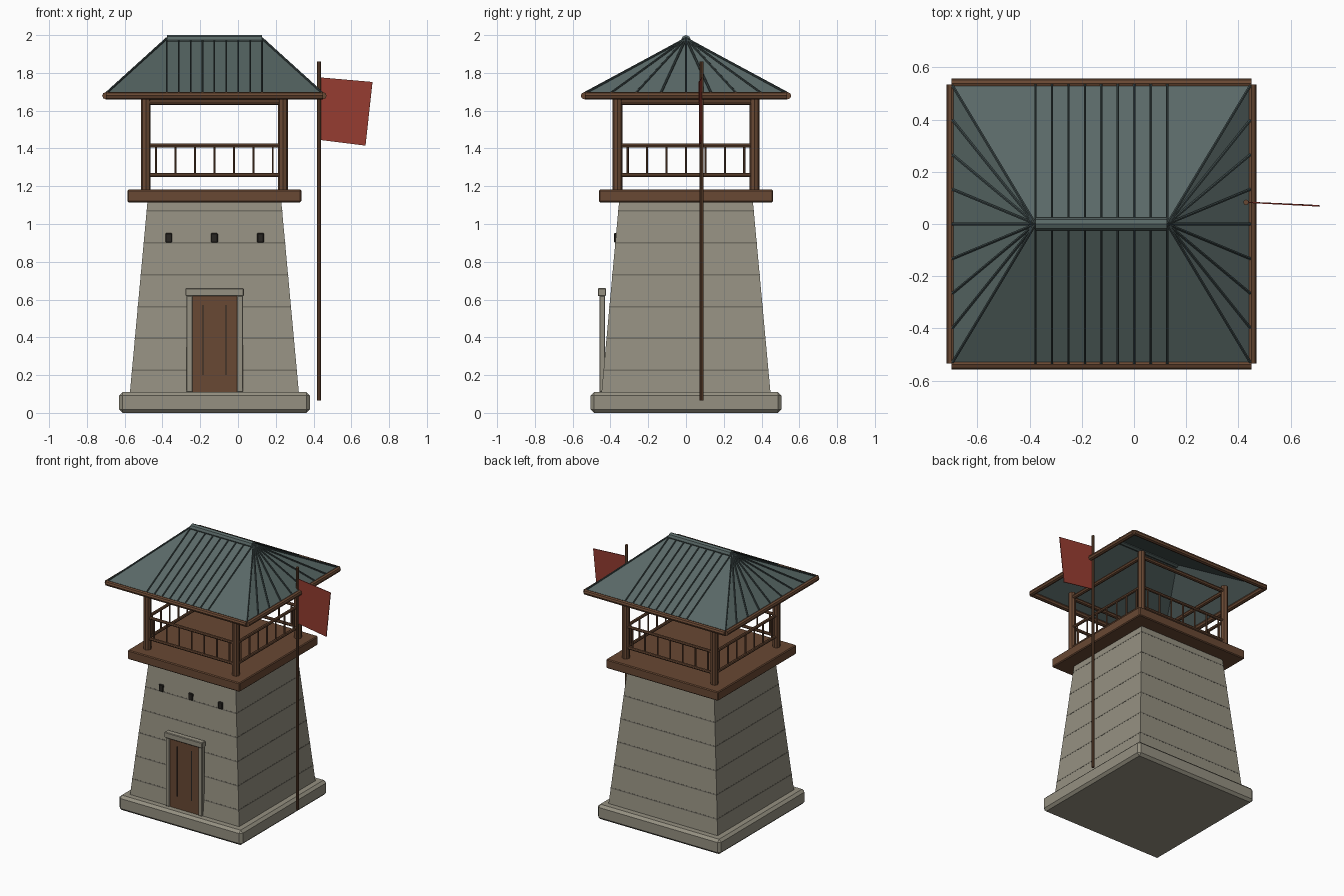
import bpy, bmesh
from mathutils import Vector

if "Cube" in bpy.data.objects:
    bpy.data.objects.remove(bpy.data.objects["Cube"])

CX = -0.125  # tower axis


def mat(name, c):
    m = bpy.data.materials.new(name)
    m.diffuse_color = (*c, 1)
    m.use_nodes = True
    m.node_tree.nodes["Principled BSDF"].inputs["Base Color"].default_value = m.diffuse_color
    return m


STONE = mat("stone", (0.30, 0.28, 0.22))
JOINT = mat("joint", (0.16, 0.15, 0.12))
WOOD = mat("wood", (0.14, 0.065, 0.033))
DARK = mat("dark", (0.02, 0.018, 0.015))
TILE = mat("tile", (0.10, 0.14, 0.135))
RIB = mat("rib", (0.045, 0.065, 0.065))
RED = mat("red", (0.30, 0.045, 0.03))


def mesh(name, verts, faces, m):
    me = bpy.data.meshes.new(name)
    me.from_pydata(verts, [], faces)
    me.materials.append(m)
    o = bpy.data.objects.new(name, me)
    bpy.context.collection.objects.link(o)
    return o


def frustum(name, z0, h0, z1, h1, m):
    s = [(-1, -1), (1, -1), (1, 1), (-1, 1)]
    v = [(CX + a * h, b * h, z) for z, h in ((z0, h0), (z1, h1)) for a, b in s]
    f = [(3, 2, 1, 0), (4, 5, 6, 7)] + [(i, (i + 1) % 4, (i + 1) % 4 + 4, i + 4) for i in range(4)]
    return mesh(name, v, f, m)


def bevel(o, w):
    b = o.modifiers.new("bevel", 'BEVEL')
    b.width, b.segments = w, 1
    return o


def box(name, x0, x1, y0, y1, z0, z1, m, w=0):
    bm = bmesh.new()
    bmesh.ops.create_cube(bm, size=1)
    for v in bm.verts:
        v.co = ((x0, x1)[v.co.x > 0], (y0, y1)[v.co.y > 0], (z0, z1)[v.co.z > 0])
    me = bpy.data.meshes.new(name)
    bm.to_mesh(me)
    bm.free()
    me.materials.append(m)
    o = bpy.data.objects.new(name, me)
    bpy.context.collection.objects.link(o)
    return bevel(o, w) if w else o


def rod(name, a, b, r, m, n=8):
    a, b = Vector(a), Vector(b)
    d = b - a
    bpy.ops.mesh.primitive_cylinder_add(vertices=n, radius=r, depth=d.length, location=(a + b) / 2,
                                        rotation=d.to_track_quat('Z', 'Y').to_euler())
    o = bpy.context.object
    o.name = name
    o.data.materials.append(m)
    bpy.ops.object.shade_smooth_by_angle()
    return o


# stone plinth, tapered body and masonry joints
box("plinth", CX - 0.505, CX + 0.505, -0.505, 0.505, 0, 0.11, STONE, 0.018)


def wall(z):
    return 0.447 - 0.092 * (z - 0.11)


frustum("tower_body", 0.1, wall(0.1), 1.12, wall(1.12), STONE)
for i in range(6):
    z = 0.225 + 0.169 * i
    frustum("masonry_joint", z - 0.004, wall(z - 0.004) + 0.001, z + 0.004, wall(z + 0.004) + 0.001, JOINT)

# door with frame
box("door", -0.245, 0.0, -0.45, -0.432, 0.11, 0.62, WOOD)
for x in (-0.257, 0.01):
    box("door_jamb", x - 0.016, x + 0.016, -0.458, -0.428, 0.11, 0.62, STONE, 0.003)
box("door_lintel", -0.278, 0.031, -0.467, -0.423, 0.618, 0.66, STONE, 0.004)
for x in (-0.185, -0.064):
    box("door_groove", x - 0.003, x + 0.003, -0.452, -0.447, 0.2, 0.57, DARK)

# arrow slits
for x in (-0.367, CX, 0.119):
    box("arrow_slit", x - 0.018, x + 0.018, -0.381, -0.355, 0.902, 0.952, DARK, 0.004)

# lookout deck, posts and railings
box("deck", CX - 0.46, CX + 0.46, -0.46, 0.46, 1.115, 1.182, WOOD, 0.006)
P = 0.363
for sx in (-1, 1):
    for sy in (-1, 1):
        rod("post", (CX + sx * P, sy * P, 1.17), (CX + sx * P, sy * P, 1.68), 0.026, WOOD)


def side(axis, s, t, z):
    return (CX + t, s * P, z) if axis == 0 else (CX + s * P, t, z)


for axis in (0, 1):
    for s in (-1, 1):
        for z, r in ((1.26, 0.011), (1.415, 0.011), (1.645, 0.015)):
            rod("rail", side(axis, s, -P, z), side(axis, s, P, z), r, WOOD)
        for k in range(-3, 4):
            t = 0.103 * k
            rod("baluster", side(axis, s, t, 1.26), side(axis, s, t, 1.415), 0.006, WOOD, 6)

# hipped roof shell
EX, EY, RX, ZE, ZR = 0.57, 0.535, 0.252, 1.69, 1.978
roof = mesh("roof", [(CX - EX, -EY, ZE), (CX + EX, -EY, ZE), (CX + EX, EY, ZE), (CX - EX, EY, ZE),
                     (CX - RX, 0, ZR), (CX + RX, 0, ZR)],
            [(0, 1, 5, 4), (1, 2, 5), (2, 3, 4, 5), (3, 0, 4)], TILE)
sol = roof.modifiers.new("thickness", 'SOLIDIFY')
sol.thickness = 0.006

# roof ribs, hips, ridge and eave beams
L = 0.005
for s in (-1, 1):
    for k in range(9):
        x = CX - RX + 2 * RX * k / 8
        rod("roof_rib", (x, 0, ZR + L), (x, s * EY, ZE + L), 0.005, RIB, 6)
    for k in range(-4, 5):
        rod("hip_rib", (CX + s * RX, 0, ZR + L), (CX + s * EX, EY * k / 4 * 0.99, ZE + L), 0.006, RIB, 6)
    rod("eave_beam_x", (CX - EX - 0.005, s * 0.538, 1.679), (CX + EX + 0.005, s * 0.538, 1.679), 0.019, WOOD)
    rod("eave_beam_y", (CX + s * 0.575, -0.535, 1.679), (CX + s * 0.575, 0.535, 1.679), 0.019, WOOD)
rod("ridge_cap", (CX - RX, 0, 1.975), (CX + RX, 0, 1.975), 0.025, TILE)

# flag and pole
rod("flag_pole", (0.429, 0.083, 0.065), (0.429, 0.083, 1.86), 0.0105, WOOD)
flag = mesh("flag", [(0.435, 0.083, 1.445), (0.675, 0.072, 1.415), (0.712, 0.069, 1.752), (0.435, 0.083, 1.776)],
            [(0, 1, 2, 3)], RED)
th = flag.modifiers.new("thickness", 'SOLIDIFY')
th.thickness, th.offset = 0.005, 0
